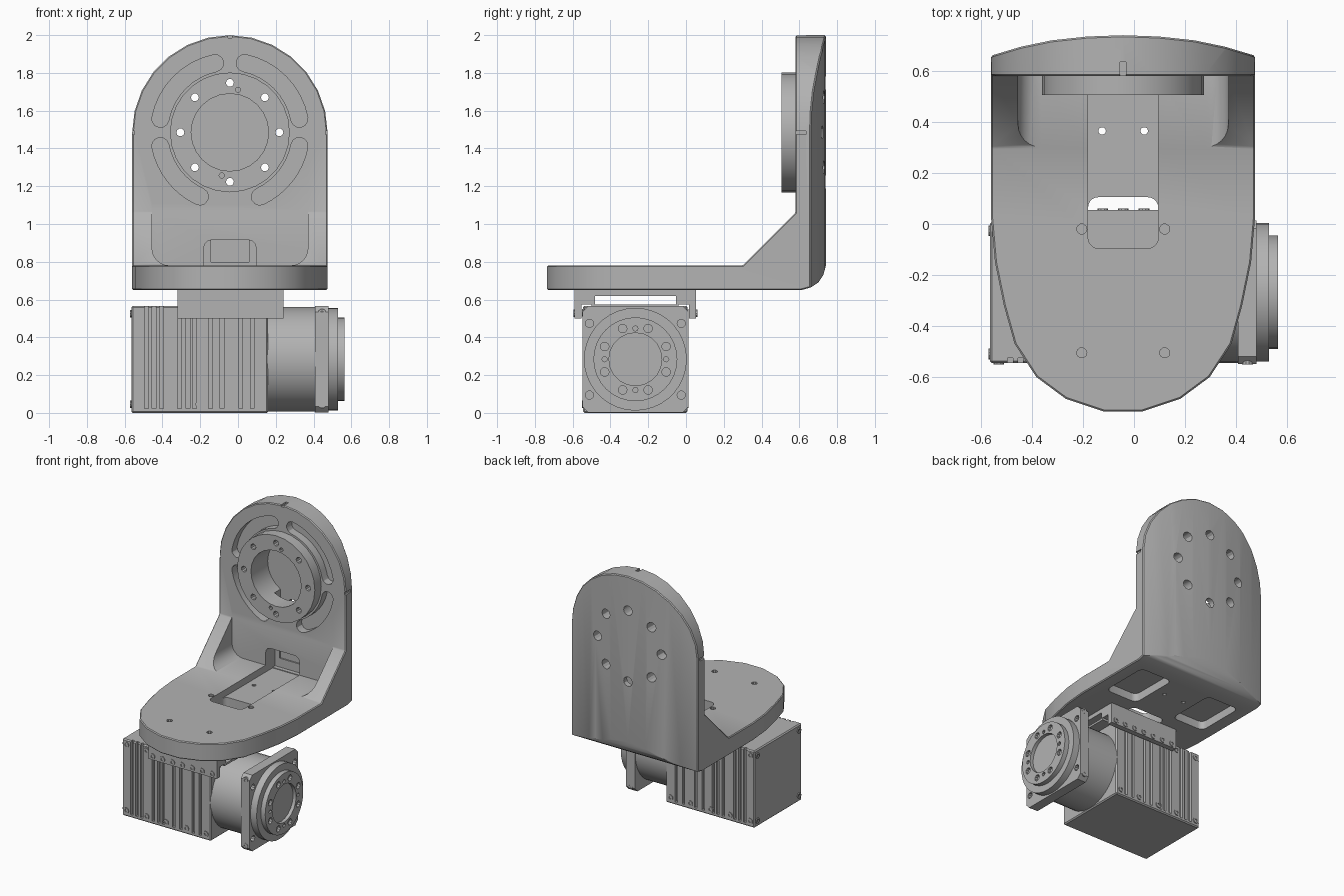
import bpy, bmesh
from math import sin, cos, pi, radians

if "Cube" in bpy.data.objects:
    bpy.data.objects.remove(bpy.data.objects["Cube"])

grey = bpy.data.materials.new("machined grey")
grey.use_nodes = True
grey.diffuse_color = (0.45, 0.45, 0.45, 1)
grey.node_tree.nodes["Principled BSDF"].inputs["Base Color"].default_value = (0.45, 0.45, 0.45, 1)

CX, HZ = -0.043, 1.485      # bracket middle, hub height
MY, MZ = -0.268, 0.284      # motor axis


def prism(name, pts, axis, lo, hi):
    """Extrude a 2D outline along one axis."""
    place = {"X": lambda u, v: (lo, u, v), "Y": lambda u, v: (u, lo, v), "Z": lambda u, v: (u, v, lo)}[axis]
    bm = bmesh.new()
    face = bm.faces.new([bm.verts.new(place(u, v)) for u, v in pts])
    new = bmesh.ops.extrude_face_region(bm, geom=[face])["geom"]
    shift = [(hi - lo) * (axis == a) for a in "XYZ"]
    bmesh.ops.translate(bm, vec=shift, verts=[g for g in new if isinstance(g, bmesh.types.BMVert)])
    bmesh.ops.recalc_face_normals(bm, faces=bm.faces)
    me = bpy.data.meshes.new(name)
    bm.to_mesh(me)
    bm.free()
    me.materials.append(grey)
    ob = bpy.data.objects.new(name, me)
    bpy.context.collection.objects.link(ob)
    return ob


def arc(u, v, r, a, b, n):
    return [(u + r * cos(radians(a + (b - a) * i / n)), v + r * sin(radians(a + (b - a) * i / n))) for i in range(n + 1)]


def disc(name, u, v, r, axis, lo, hi, n=16):
    return prism(name, arc(u, v, r, 0, 360, n)[:-1], axis, lo, hi)


def rect(u0, u1, v0, v1, r=0):
    """Rectangle outline, with rounded corners if r is given."""
    if not r:
        return [(u0, v0), (u1, v0), (u1, v1), (u0, v1)]
    return (arc(u1 - r, v1 - r, r, 0, 90, 5) + arc(u0 + r, v1 - r, r, 90, 180, 5)
            + arc(u0 + r, v0 + r, r, 180, 270, 5) + arc(u1 - r, v0 + r, r, 270, 360, 5))


def bake(ob):
    bpy.context.view_layer.update()
    dg = bpy.context.evaluated_depsgraph_get()
    me = bpy.data.meshes.new_from_object(ob.evaluated_get(dg))
    ob.modifiers.clear()
    ob.data = me


def boolean(ob, tools, op="DIFFERENCE"):
    for t in tools:
        m = ob.modifiers.new("cut", "BOOLEAN")
        m.operation, m.solver, m.object = op, "EXACT", t
    bake(ob)
    for t in tools:
        bpy.data.objects.remove(t)


def bevel(ob, width):
    m = ob.modifiers.new("edge", "BEVEL")
    m.width, m.segments, m.limit_method, m.angle_limit = width, 1, "ANGLE", radians(40)
    bake(ob)


# Bracket body: side, plan and front outlines intersected
side = [(-0.74, 0.65), (0.61, 0.65), (0.66, 0.664), (0.70, 0.69), (0.727, 0.73), (0.76, 0.85), (0.76, 2.1),
        (0.58, 2.1), (0.58, 1.06), (0.30, 0.78), (-0.74, 0.78)]
bracket = prism("bracket", side, "X", -0.7, 0.7)
half = [(0.075, -0.735), (0.225, -0.685), (0.34, -0.60), (0.425, -0.47), (0.467, -0.32), (0.502, -0.15), (0.517, 0.02)]
back = [(0.517, 0.66), (0.40, 0.695), (0.28, 0.72), (0.14, 0.735), (0, 0.74)]
right = half + back
plan = [(CX + x, y) for x, y in right] + [(CX - x, y) for x, y in right[-2::-1]]
front = [(CX + 0.5175, 0.5)] + arc(CX, HZ - 0.003, 0.5175, 0, 180, 14) + [(CX - 0.5175, 0.5)]
boolean(bracket, [prism("plan", plan, "Z", 0.5, 2.2), prism("arch", front, "Y", -1, 1)], "INTERSECT")
bevel(bracket, 0.01)

# Space between the gussets
pocket = arc(-0.365, 0.871, 0.09, 180, 270, 6) + arc(0.28, 0.871, 0.09, 270, 360, 6) + [(0.37, 1.3), (-0.455, 1.3)]
boolean(bracket, [prism("pocket", pocket, "Y", 0.1, 0.58)])

# Cable hole, groove, notch and inner channel
L, R = -0.18, 0.095
boolean(bracket, [
    prism("hole", rect(L, R, -0.095, 0.105, 0.04), "Z", 0.6, 0.9),
    prism("groove", rect(L, R, 0.06, 0.66), "Z", 0.73, 0.8),
    prism("notch", arc(R - 0.04, 0.875, 0.04, 0, 90, 5) + arc(L + 0.04, 0.875, 0.04, 90, 180, 5)
          + [(L, 0.735), (R, 0.735)], "Y", 0.55, 0.69),
    prism("channel", rect(CX - 0.1, CX + 0.1, 0.8, 1.45), "Y", 0.63, 0.70),
    disc("bore", CX, HZ, 0.205, "Y", 0.5, 0.70, 24)])

# Curved relief slots round the hub
slots = []
for a, b in ((11, 78), (102, 169), (191, 245), (295, 349)):
    p = [(CX + 0.375 * cos(radians(t)), HZ + 0.375 * sin(radians(t))) for t in (a, b)]
    outline = (arc(CX, HZ, 0.42, a, b, 8) + arc(*p[1], 0.045, b, b + 180, 6)[1:-1]
               + arc(CX, HZ, 0.33, b, a, 8) + arc(*p[0], 0.045, a + 180, a + 360, 6)[1:-1])
    slots.append(prism("slot", outline, "Y", 0.5, 0.64))
boolean(bracket, slots)

# Underside pockets
boolean(bracket, [prism("lightening", rect(CX + s - 0.13, CX + s + 0.13, 0.16, 0.53, 0.04), "Z", 0.6, 0.71)
                  for s in (-0.29, 0.29)])

# Hub ring with its bolt circle
hub = disc("hub_ring", CX, HZ, 0.317, "Y", 0.505, 0.59, 28)
boolean(hub, [disc("bore", CX, HZ, 0.205, "Y", 0.4, 0.7, 24)])
ring = [(CX + 0.262 * cos(k * pi / 4), HZ + 0.262 * sin(k * pi / 4)) for k in range(8)]
for part in (hub, bracket):
    boolean(part, [disc("bolt_hole", u, v, 0.021, "Y", 0.4, 0.9, 10) for u, v in ring])
boolean(bracket, [disc("counterbore", u, v, 0.035, "Y", 0.65, 0.9, 12) for u, v in ring])
boolean(hub, [disc("pin_hole", u, v, 0.014, "Y", 0.4, 0.56, 10) for u, v in ((0.0, 1.71), (-0.086, 1.257))])

# Base plate holes and alignment marks
spots = [(x, y, 0.02) for x, y in ((-0.205, -0.02), (0.12, -0.02), (-0.205, -0.505), (0.12, -0.505))]
spots += [(-0.125, 0.365, 0.015), (0.04, 0.365, 0.015)]
boolean(bracket, [disc("plate_hole", x, y, r, "Z", 0.6, 0.9, 10) for x, y, r in spots])
boolean(bracket, [prism("top_mark", rect(CX - 0.011, CX + 0.011, 1.985, 2.1), "Y", 0.5, 0.635)]
        + [prism("side_mark", rect(0.5, 0.635, 1.473, 1.493), "X", CX + s - 0.02, CX + s + 0.02) for s in (-0.525, 0.525)])

# Motor housing with cooling grooves on front and back
housing = prism("motor_housing", rect(-0.565, 0.16, -0.545, 0.008), "Z", 0, 0.567)
bevel(housing, 0.008)
cuts = []
for x in (-0.485, -0.445, -0.405, -0.31, -0.265, -0.23, -0.145, -0.085, 0.015, 0.075):
    for y in (-0.545, 0.008):
        cuts.append(prism("groove", rect(x - 0.01, x + 0.01, y - 0.02, y + 0.02), "Z", 0.022, 0.6))
boolean(housing, cuts)

# Drive barrel and square flange
disc("drive_barrel", MY, MZ, 0.276, "X", 0.15, 0.42, 40)
c, h = 0.03, 0.281
square = [(MY + u, MZ + v) for u, v in ((h - c, -h), (h, c - h), (h, h - c), (h - c, h), (c - h, h), (-h, h - c), (-h, c - h), (c - h, -h))]
flange = prism("square_flange", square, "X", 0.408, 0.48)
boolean(flange, [disc("corner_hole", MY + a * 0.243, MZ + b * 0.19, 0.022, "X", 0.44, 0.6, 10)
                 for a in (-1, 1) for b in (-1, 1)])

# Output discs with recess, bolts and pins
disc("output_base", MY, MZ, 0.272, "X", 0.47, 0.53, 36)
output = disc("output_face", MY, MZ, 0.222, "X", 0.52, 0.565, 32)
holes = [disc("recess", MY, MZ, 0.14, "X", 0.54, 0.6, 20)]
for k in range(8):
    a = pi / 8 + k * pi / 4
    holes.append(disc("bolt_hole", MY + 0.176 * cos(a), MZ + 0.176 * sin(a), 0.023, "X", 0.545, 0.6, 10))
for k in range(4):
    a = k * pi / 2
    holes.append(disc("pin_hole", MY + 0.163 * cos(a), MZ + 0.163 * sin(a), 0.014, "X", 0.545, 0.6, 8))
boolean(output, holes)

# Clamp between motor and bracket
cap = [(-0.59, 0.5), (-0.553, 0.5), (-0.553, 0.575), (-0.483, 0.575), (-0.483, 0.62)]
clamp = cap + [(2 * MY - y, z) for y, z in cap[::-1]] + [(2 * MY - -0.59, 0.65), (-0.59, 0.65)]
prism("clamp_plate", clamp, "X", -0.32, 0.24)
prism("housing_lid", rect(-0.5, -0.04, 0.56, 0.575), "X", -0.32, 0.24)


# Screws: recessed-socket heads on front, back and end
def screw(u, v, axis, surface, out, r=0.021):
    head = disc("screw", u, v, r, axis, surface - 0.01 * out, surface + 0.006 * out, 10)
    boolean(head, [disc("socket", u, v, r * 0.5, axis, surface, surface + 0.02 * out, 6)])


for y, out in ((-0.545, -1), (0.008, 1)):
    for z in (0.045, 0.53):
        for x in (-0.53, -0.365, -0.205, -0.04, 0.12, 0.445):
            if z < 0.5 or not -0.32 < x < 0.24:
                screw(x, z, "Y", y, out)
for y, out in ((-0.59, -1), (0.054, 1)):
    for k in range(7):
        screw(-0.285 + 0.081 * k, 0.527, "Y", y, out)
for y in (-0.51, -0.027):
    for z in (0.045, 0.525):
        screw(y, z, "X", -0.565, -1)

# Smooth shading with sharp edges kept
bpy.ops.object.select_all(action="DESELECT")
for ob in bpy.context.collection.objects:
    if ob.type == "MESH":
        ob.select_set(True)
        bpy.context.view_layer.objects.active = ob
bpy.ops.object.shade_smooth_by_angle(angle=radians(30))
